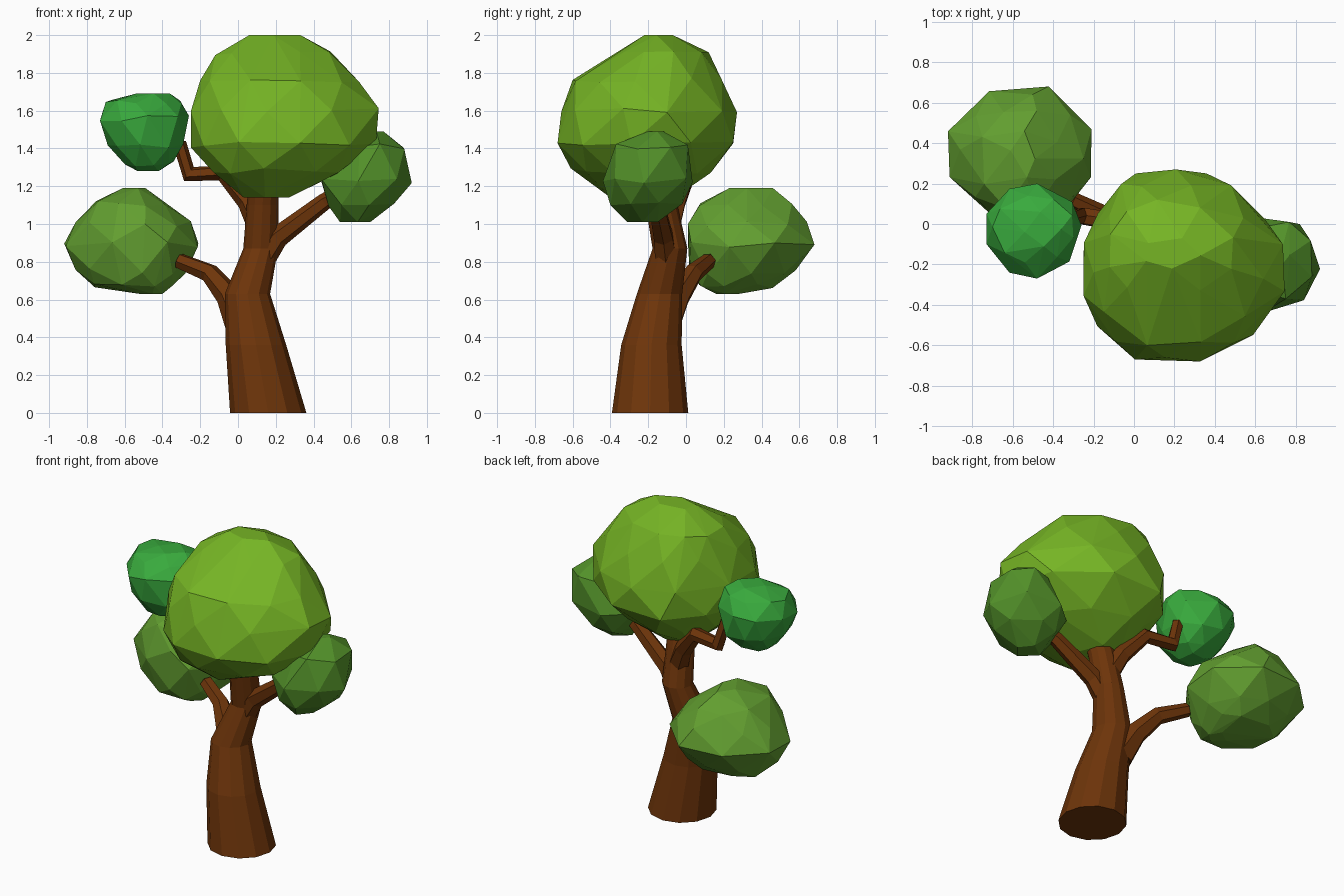
import bpy, bmesh, math, random
from mathutils import Vector

if "Cube" in bpy.data.objects:
    bpy.data.objects.remove(bpy.data.objects["Cube"])

random.seed(4)


def material(name, rgb):
    m = bpy.data.materials.new(name)
    m.diffuse_color = (*rgb, 1)
    m.use_nodes = True
    m.node_tree.nodes["Principled BSDF"].inputs["Base Color"].default_value = m.diffuse_color
    return m


def finish(bm, name, mat):
    bmesh.ops.recalc_face_normals(bm, faces=bm.faces)
    me = bpy.data.meshes.new(name)
    bm.to_mesh(me)
    bm.free()
    me.materials.append(mat)
    ob = bpy.data.objects.new(name, me)
    bpy.context.collection.objects.link(ob)
    return ob


def limb(name, path, sides, mat, level=False):
    """Tapered faceted tube through (x, y, z, radius) points."""
    bm = bmesh.new()
    pts = [Vector(p[:3]) for p in path]
    rings = []
    for i, p in enumerate(pts):
        a, b = pts[max(i - 1, 0)], pts[min(i + 1, len(pts) - 1)]
        up = Vector((0, 0, 1))
        q = up.rotation_difference(up if level else (b - a).normalized())
        ring = []
        for k in range(sides):
            t = 2 * math.pi * k / sides
            ring.append(bm.verts.new(p + q @ (Vector((math.cos(t), math.sin(t), 0)) * path[i][3])))
        rings.append(ring)
    for r, s in zip(rings, rings[1:]):
        for k in range(sides):
            n = (k + 1) % sides
            bm.faces.new((r[k], r[n], s[n], s[k]))
    bm.faces.new(rings[0])
    bm.faces.new(rings[-1])
    return finish(bm, name, mat)


def remap(values, lo, hi):
    a, b = min(values), max(values)
    return [lo + (v - a) / (b - a) * (hi - lo) for v in values]


def foliage(name, rows, sides, fx, fy, mat):
    """Faceted clump: hull of staggered rings (z, xmin, xmax, ymin, ymax);
    fx, fy place the widest point of each ring within its extents."""
    bm = bmesh.new()
    for i, (z, x0, x1, y0, y1) in enumerate(rows):
        end = i in (0, len(rows) - 1)
        n = max(4, sides // 2) if end else sides
        xs, ys = [], []
        for k in range(n):
            t = 2 * math.pi * (k + 0.5 * (i % 2) + random.uniform(-0.15, 0.15)) / n
            c, s = math.cos(t), math.sin(t)
            xs.append(c * (1 - fx if c > 0 else fx))
            ys.append(s * (1 - fy if s > 0 else fy))
        for x, y in zip(remap(xs, x0, x1), remap(ys, y0, y1)):
            dz = 0 if end else random.uniform(-0.015, 0.015)
            bm.verts.new((x, y, z + dz))
    bmesh.ops.convex_hull(bm, input=bm.verts[:])
    inner = [v for v in bm.verts if not v.link_faces]
    bmesh.ops.delete(bm, geom=inner, context='VERTS')
    return finish(bm, name, mat)


bark = material("bark", (0.155, 0.035, 0.003))
lime = material("lime_leaves", (0.18, 0.46, 0.018))
moss = material("moss_leaves", (0.125, 0.35, 0.03))
dark = material("dark_leaves", (0.085, 0.28, 0.022))
emerald = material("emerald_leaves", (0.04, 0.40, 0.046))

# Trunk and branches
limb("trunk", [(0.16, -0.19, 0, 0.202), (0.095, -0.183, 0.36, 0.16), (0.05, -0.14, 0.63, 0.12),
               (0.12, -0.085, 0.87, 0.092), (0.13, -0.13, 1.1, 0.084), (0.14, -0.17, 1.25, 0.08)],
     12, bark, level=True)
limb("lower_left_branch", [(0.02, -0.11, 0.47, 0.09), (-0.05, -0.04, 0.62, 0.068),
                           (-0.15, 0.04, 0.74, 0.052), (-0.31, 0.12, 0.805, 0.042)], 6, bark)
limb("right_branch", [(0.09, -0.1, 0.75, 0.07), (0.21, -0.12, 0.93, 0.058),
                      (0.46, -0.16, 1.12, 0.045), (0.6, -0.2, 1.2, 0.038)], 6, bark)
limb("upper_left_branch", [(0.13, -0.1, 0.96, 0.07), (0.05, -0.05, 1.12, 0.055),
                           (-0.08, 0.01, 1.27, 0.046), (-0.26, 0.04, 1.265, 0.045),
                           (-0.31, 0.03, 1.43, 0.036)], 6, bark)

# Leaf clumps
foliage("main_crown", [(2.0, 0.06, 0.33, -0.22, -0.07), (1.9, -0.12, 0.49, -0.36, 0.12),
                       (1.76, -0.2, 0.64, -0.6, 0.19), (1.6, -0.25, 0.745, -0.66, 0.27),
                       (1.42, -0.25, 0.73, -0.68, 0.25), (1.28, -0.13, 0.53, -0.61, 0.13),
                       (1.14, 0.03, 0.27, -0.4, -0.06)], 10, 0.41, 0.45, lime)
foliage("left_clump", [(1.19, -0.61, -0.49, 0.23, 0.46), (1.11, -0.75, -0.38, 0.07, 0.56),
                       (1.0, -0.86, -0.25, 0.01, 0.64), (0.89, -0.92, -0.21, 0.01, 0.68),
                       (0.75, -0.86, -0.28, 0.02, 0.58), (0.67, -0.76, -0.35, 0.07, 0.46),
                       (0.63, -0.52, -0.4, 0.16, 0.28)], 8, 0.56, 0.53, moss)
foliage("right_clump", [(1.49, 0.70, 0.77, -0.2, -0.12), (1.41, 0.57, 0.88, -0.37, 0.01),
                        (1.23, 0.44, 0.92, -0.44, 0.035), (1.1, 0.48, 0.83, -0.4, -0.02),
                        (1.01, 0.54, 0.7, -0.31, -0.15)], 7, 0.5, 0.5, dark)
foliage("upper_left_clump", [(1.69, -0.54, -0.36, -0.11, 0.06), (1.65, -0.7, -0.3, -0.19, 0.14),
                             (1.56, -0.73, -0.26, -0.27, 0.2), (1.41, -0.69, -0.29, -0.25, 0.17),
                             (1.32, -0.6, -0.34, -0.17, 0.09), (1.28, -0.53, -0.42, -0.1, 0.02)],
        9, 0.5, 0.53, emerald)
